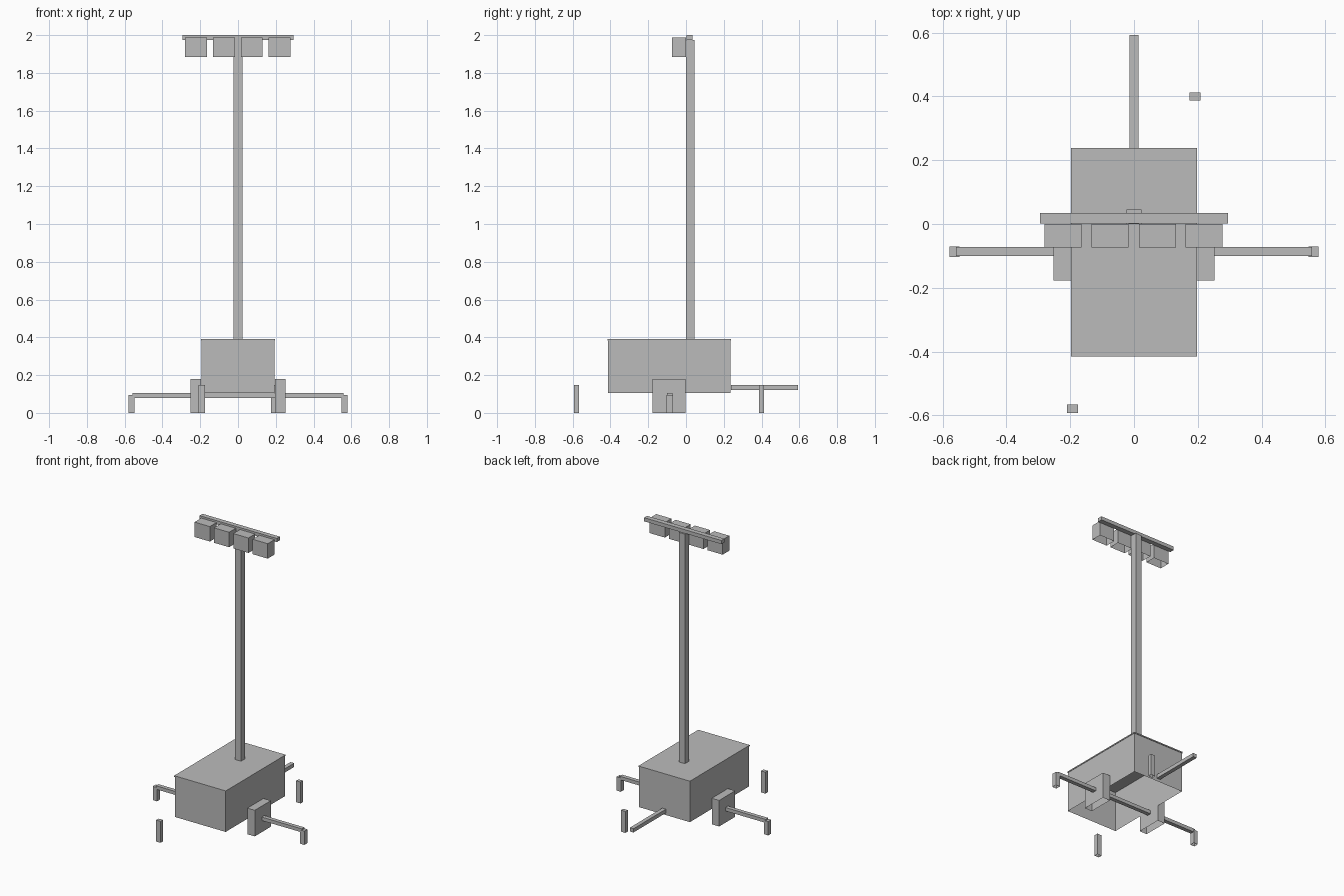
import bpy, bmesh

if "Cube" in bpy.data.objects:
    bpy.data.objects.remove(bpy.data.objects["Cube"])

# One flat grey for the whole model
grey = bpy.data.materials.new("plain grey")
grey.diffuse_color = (0.5, 0.5, 0.5, 1)
grey.use_nodes = True
grey.node_tree.nodes["Principled BSDF"].inputs["Base Color"].default_value = grey.diffuse_color


def box(name, x, y, z, open_bottom=False):
    """Axis-aligned box from (min, max) ranges, optionally without its underside."""
    bm = bmesh.new()
    bmesh.ops.create_cube(bm, size=1)
    for v in bm.verts:
        v.co = [r[0] if c < 0 else r[1] for c, r in zip(v.co, (x, y, z))]
    if open_bottom:
        down = [f for f in bm.faces if f.normal.z < -0.9]
        bmesh.ops.delete(bm, geom=down, context='FACES_ONLY')
    mesh = bpy.data.meshes.new(name)
    bm.to_mesh(mesh)
    bm.free()
    mesh.materials.append(grey)
    ob = bpy.data.objects.new(name, mesh)
    bpy.context.collection.objects.link(ob)
    return ob


def mirrored(x, side):
    return tuple(sorted((x[0] * side, x[1] * side)))


# Housing: hollow body under a thin, slightly overhanging lid
box("body", (-0.194, 0.194), (-0.412, 0.235), (0.105, 0.382), True)
box("lid", (-0.197, 0.197), (-0.415, 0.239), (0.382, 0.39))

# Mast and the lamp crossbar
box("mast", (-0.023, 0.023), (0.0, 0.045), (0.39, 1.975), True)
box("lamp_crossbar", (-0.295, 0.295), (0.002, 0.035), (1.975, 2.0))

# Four lamps hung on the front of the crossbar
for i, cx in enumerate((-0.222, -0.075, 0.073, 0.22)):
    box(f"lamp_{i + 1}", (cx - 0.058, cx + 0.058), (-0.073, 0.0), (1.885, 1.988), True)

# Outrigger beam runs right across under the body
box("outrigger_beam", (-0.558, 0.558), (-0.1, -0.072), (0.08, 0.104))

# Wheels and outrigger feet on both sides
for side, tag in ((-1, "left"), (1, "right")):
    box(f"wheel_{tag}", mirrored((0.196, 0.252), side), (-0.177, -0.002), (0.0, 0.18), True)
    box(f"outrigger_foot_{tag}", mirrored((0.547, 0.579), side),
        (-0.103, -0.07), (0.0, 0.095), True)

# Tow bar at the back and the two corner jacks
box("tow_bar", (-0.014, 0.014), (0.239, 0.593), (0.122, 0.148))
box("jack_back", (0.174, 0.208), (0.387, 0.413), (0.0, 0.148), True)
box("jack_front", (-0.21, -0.176), (-0.593, -0.566), (0.0, 0.148), True)
